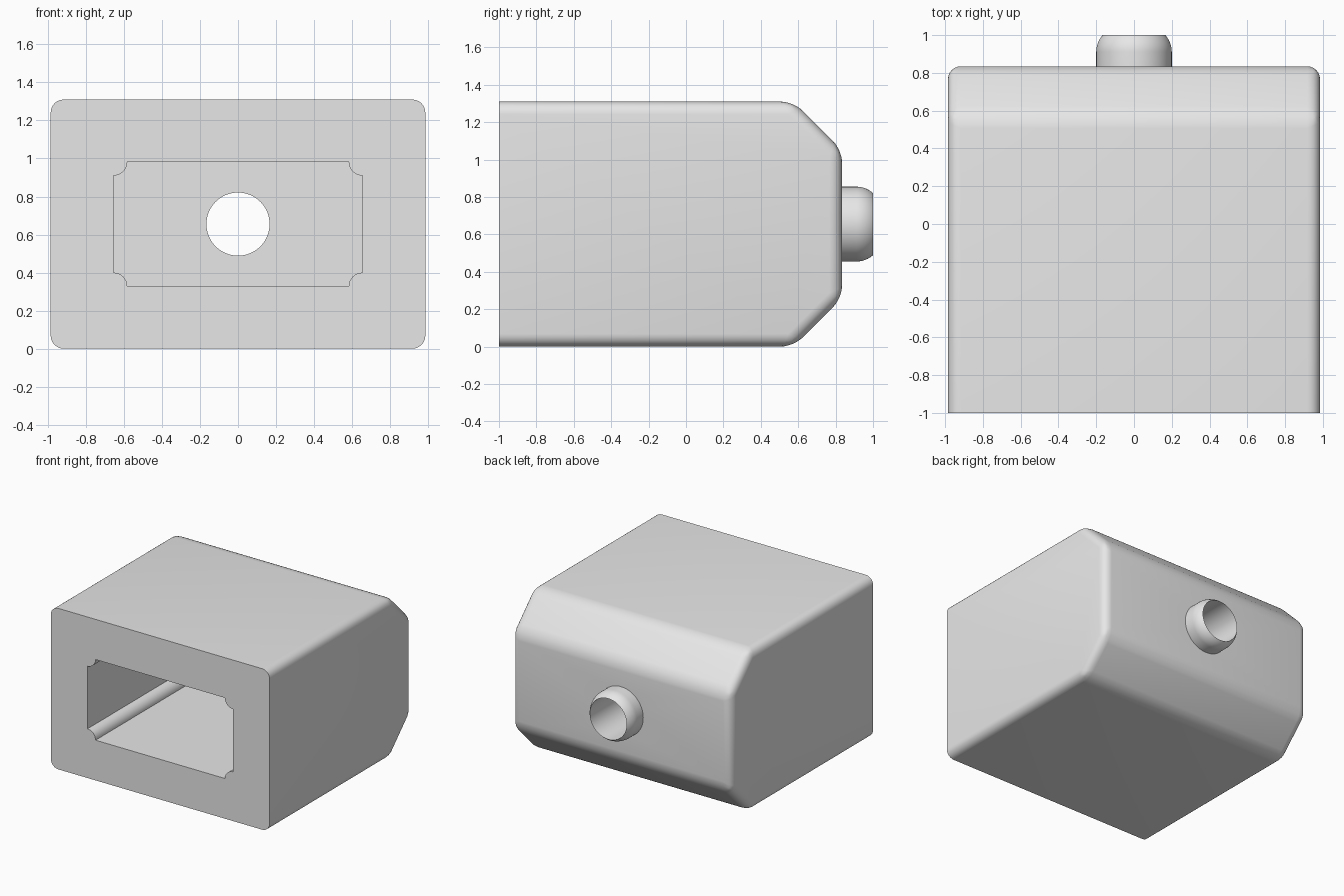
import bpy, bmesh, math
from mathutils import Matrix, Vector

if "Cube" in bpy.data.objects:
    bpy.data.objects.remove(bpy.data.objects["Cube"])

HALF_W, HEIGHT, FRONT, BACK = 0.985, 1.31, -1.0, 0.835
MID_Z = HEIGHT / 2
CHAMFER, ROUND = 0.26, 0.068
BORE, BOSS = 0.166, 0.2

grey = bpy.data.materials.new("light_grey")
grey.use_nodes = True
grey.diffuse_color = (0.8, 0.8, 0.8, 1)
grey.node_tree.nodes["Principled BSDF"].inputs["Base Color"].default_value = (0.8, 0.8, 0.8, 1)


def make_object(name, bm):
    bmesh.ops.recalc_face_normals(bm, faces=bm.faces)
    mesh = bpy.data.meshes.new(name)
    bm.to_mesh(mesh)
    bm.free()
    mesh.materials.append(grey)
    obj = bpy.data.objects.new(name, mesh)
    bpy.context.collection.objects.link(obj)
    return obj


def prism(points, direction):
    bm = bmesh.new()
    face = bm.faces.new([bm.verts.new(p) for p in points])
    new = bmesh.ops.extrude_face_region(bm, geom=[face])["geom"]
    bmesh.ops.translate(bm, vec=direction, verts=[v for v in new if isinstance(v, bmesh.types.BMVert)])
    return bm


def select_only(obj):
    bpy.ops.object.select_all(action="DESELECT")
    obj.select_set(True)
    bpy.context.view_layer.objects.active = obj


def cut(obj, cutter):
    mod = obj.modifiers.new("cut", "BOOLEAN")
    mod.operation, mod.solver, mod.object = "DIFFERENCE", "EXACT", cutter
    select_only(obj)
    bpy.ops.object.modifier_apply(modifier=mod.name)
    bpy.data.objects.remove(cutter)


def smooth(obj, degrees):
    select_only(obj)
    bpy.ops.object.shade_smooth_by_angle(angle=math.radians(degrees))


# Housing: chamfered side profile, every edge rounded except the front rim
side = [(FRONT, 0), (BACK - CHAMFER, 0), (BACK, CHAMFER),
        (BACK, HEIGHT - CHAMFER), (BACK - CHAMFER, HEIGHT), (FRONT, HEIGHT)]
bm = prism([(-HALF_W, y, z) for y, z in side], Vector((2 * HALF_W, 0, 0)))
edges = [e for e in bm.edges if any(v.co.y > FRONT + 0.01 for v in e.verts)]
bmesh.ops.bevel(bm, geom=edges, offset=ROUND, offset_type="OFFSET",
                segments=6, profile=0.5, affect="EDGES", clamp_overlap=True)
housing = make_object("housing", bm)

# Front socket: rectangle whose corners are taken by round ribs
SOCKET_W, SOCKET_H, RIB, SOCKET_END = 0.655, 0.328, 0.073, 0.505
outline = []
for k, (sx, sz) in enumerate([(1, 1), (-1, 1), (-1, -1), (1, -1)]):
    for i in range(9):
        a = math.pi * (1.5 + k / 2) - math.pi / 2 * i / 8
        outline.append((sx * SOCKET_W + RIB * math.cos(a), FRONT - 0.1,
                        MID_Z + sz * SOCKET_H + RIB * math.sin(a)))
socket_cutter = make_object("socket_cutter", prism(outline, Vector((0, SOCKET_END - FRONT + 0.1, 0))))
cut(housing, socket_cutter)

# Cable bore through the back wall
bm = bmesh.new()
bmesh.ops.create_cone(bm, cap_ends=True, segments=64, radius1=BORE, radius2=BORE, depth=1.0,
                      matrix=Matrix.Translation((0, 0.75, MID_Z)) @ Matrix.Rotation(math.pi / 2, 4, "X"))
cut(housing, make_object("bore_cutter", bm))
smooth(housing, 35)

# Cable collar: hollow ring turned around the bore, with a rounded outer lip
LIP = 0.133
lip_angle = math.acos((BORE - BOSS + LIP) / LIP)
profile = [(BORE, BACK - 0.01), (BOSS, BACK - 0.01)]
for i in range(9):
    a = lip_angle * i / 8
    profile.append((BOSS - LIP + LIP * math.cos(a), 1 - LIP * math.sin(lip_angle) + LIP * math.sin(a)))
bm = bmesh.new()
verts = [bm.verts.new((r, y, MID_Z)) for r, y in profile]
ring = [bm.edges.new((verts[i], verts[(i + 1) % len(verts)])) for i in range(len(verts))]
bmesh.ops.spin(bm, geom=verts + ring, cent=(0, 0, MID_Z), axis=(0, 1, 0),
               angle=2 * math.pi, steps=64, use_merge=True)
bmesh.ops.remove_doubles(bm, verts=bm.verts, dist=0.0001)
smooth(make_object("cable_collar", bm), 35)
